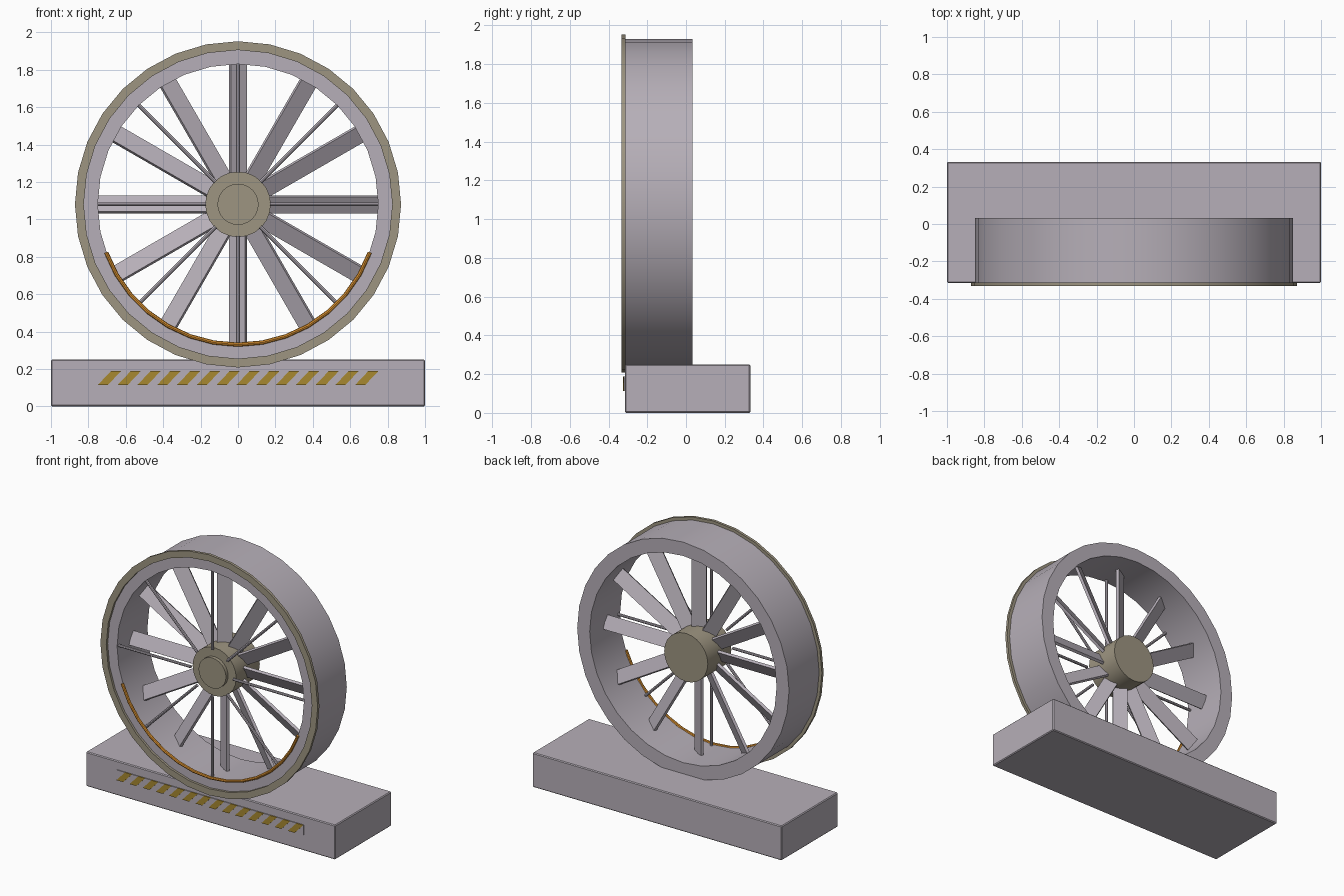
import bpy, bmesh, math
from mathutils import Vector, Matrix

if "Cube" in bpy.data.objects:
    bpy.data.objects.remove(bpy.data.objects["Cube"])

CZ = 1.08  # wheel centre height


def material(name, rgb):
    m = bpy.data.materials.new(name)
    m.diffuse_color = (*rgb, 1)
    m.use_nodes = True
    m.node_tree.nodes["Principled BSDF"].inputs["Base Color"].default_value = m.diffuse_color
    return m


GREY = material("pale grey metal", (0.47, 0.43, 0.48))
TAN = material("tan metal", (0.34, 0.30, 0.22))
ORANGE = material("glowing orange", (0.72, 0.29, 0.03))
GOLD = material("warning gold", (0.39, 0.25, 0.03))


def finish(name, bm, mat, smooth=False):
    bmesh.ops.recalc_face_normals(bm, faces=bm.faces)
    me = bpy.data.meshes.new(name)
    bm.to_mesh(me)
    bm.free()
    me.materials.append(mat)
    ob = bpy.data.objects.new(name, me)
    bpy.context.collection.objects.link(ob)
    if smooth:
        bpy.ops.object.select_all(action='DESELECT')
        ob.select_set(True)
        bpy.context.view_layer.objects.active = ob
        bpy.ops.object.shade_smooth_by_angle(angle=math.radians(30))
    return ob


def sweep(name, profile, mat, segs=32, start=0, span=360, smooth=True):
    """Turn a closed (radius, y) profile about the wheel axis."""
    bm = bmesh.new()
    full = span == 360
    count = segs if full else segs + 1
    rows = []
    for i in range(count):
        a = math.radians(start + span * i / segs)
        rows.append([bm.verts.new((r * math.cos(a), y, CZ + r * math.sin(a)))
                     for r, y in profile])
    n = len(profile)
    for i in range(segs):
        a, b = rows[i], rows[(i + 1) % count]
        for j in range(n):
            bm.faces.new((a[j], b[j], b[(j + 1) % n], a[(j + 1) % n]))
    if not full:
        bm.faces.new(rows[0])
        bm.faces.new(rows[-1])
    return finish(name, bm, mat, smooth)


def disc(name, r, y0, y1, mat, segs=24):
    bm = bmesh.new()
    m = Matrix.Translation((0, (y0 + y1) / 2, CZ)) @ Matrix.Rotation(math.pi / 2, 4, 'X')
    bmesh.ops.create_cone(bm, cap_ends=True, segments=segs, radius1=r, radius2=r,
                          depth=y1 - y0, matrix=m)
    return finish(name, bm, mat, True)


def box(name, lo, hi, mat, bevel=0):
    bm = bmesh.new()
    lo, hi = Vector(lo), Vector(hi)
    bmesh.ops.create_cube(bm, size=1, matrix=Matrix.Translation((lo + hi) / 2)
                          @ Matrix.Diagonal((*(hi - lo), 1)))
    if bevel:
        bmesh.ops.bevel(bm, geom=bm.edges[:], offset=bevel, segments=1, affect='EDGES')
    return finish(name, bm, mat)


# base block
box("base", (-1, -0.315, 0), (1, 0.332, 0.25), GREY, 0.006)

# hazard panel: backing plate and slanted stripes
box("hazard_plate", (-0.75, -0.321, 0.115), (0.75, -0.314, 0.187), GREY)
bm = bmesh.new()
for i in range(14):
    x = -0.75 + i * 1.376 / 13
    front, back = [[bm.verts.new((x + dx, y, z)) for dx, z in
                    ((0, 0.114), (0.054, 0.114), (0.124, 0.188), (0.07, 0.188))]
                   for y in (-0.324, -0.318)]
    bm.faces.new(front)
    bm.faces.new(back)
    for j in range(4):
        k = (j + 1) % 4
        bm.faces.new((front[j], front[k], back[k], back[j]))
finish("hazard_stripes", bm, GOLD)

# outer ring and its front flange
sweep("ring", [(0.75, -0.315), (0.85, -0.315), (0.85, 0.033), (0.75, 0.033)], GREY)
sweep("front_flange", [(0.825, -0.332), (0.872, -0.332), (0.872, -0.312), (0.825, -0.312)], TAN)

# orange light strip along the lower inner edge
tube = [(0.75 + 0.011 * math.cos(math.radians(45 * k)),
         -0.319 + 0.011 * math.sin(math.radians(45 * k))) for k in range(8)]
sweep("light_strip", tube, ORANGE, segs=14, start=200, span=140)

# hub and raised front cap
disc("hub", 0.175, -0.27, 0.0, TAN)
disc("hub_cap", 0.11, -0.295, -0.265, TAN)

# twelve pitched fan blades
bm = bmesh.new()
for i in range(12):
    m = (Matrix.Translation((0, -0.15, CZ)) @ Matrix.Rotation(math.radians(30 * i), 4, 'Y')
         @ Matrix.Translation((0, 0, 0.45)) @ Matrix.Rotation(math.radians(30), 4, 'Z')
         @ Matrix.Diagonal((0.1, 0.02, 0.6, 1)))
    bmesh.ops.create_cube(bm, size=1, matrix=m)
finish("fan_blades", bm, GREY)

# eight thin guard rods in front of the blades
bm = bmesh.new()
for i in range(8):
    m = (Matrix.Translation((0, -0.295, CZ)) @ Matrix.Rotation(math.radians(45 * i), 4, 'Y')
         @ Matrix.Translation((0, 0, 0.4625)))
    bmesh.ops.create_cone(bm, cap_ends=True, segments=8, radius1=0.01, radius2=0.01,
                          depth=0.585, matrix=m)
finish("guard_rods", bm, GREY, True)
